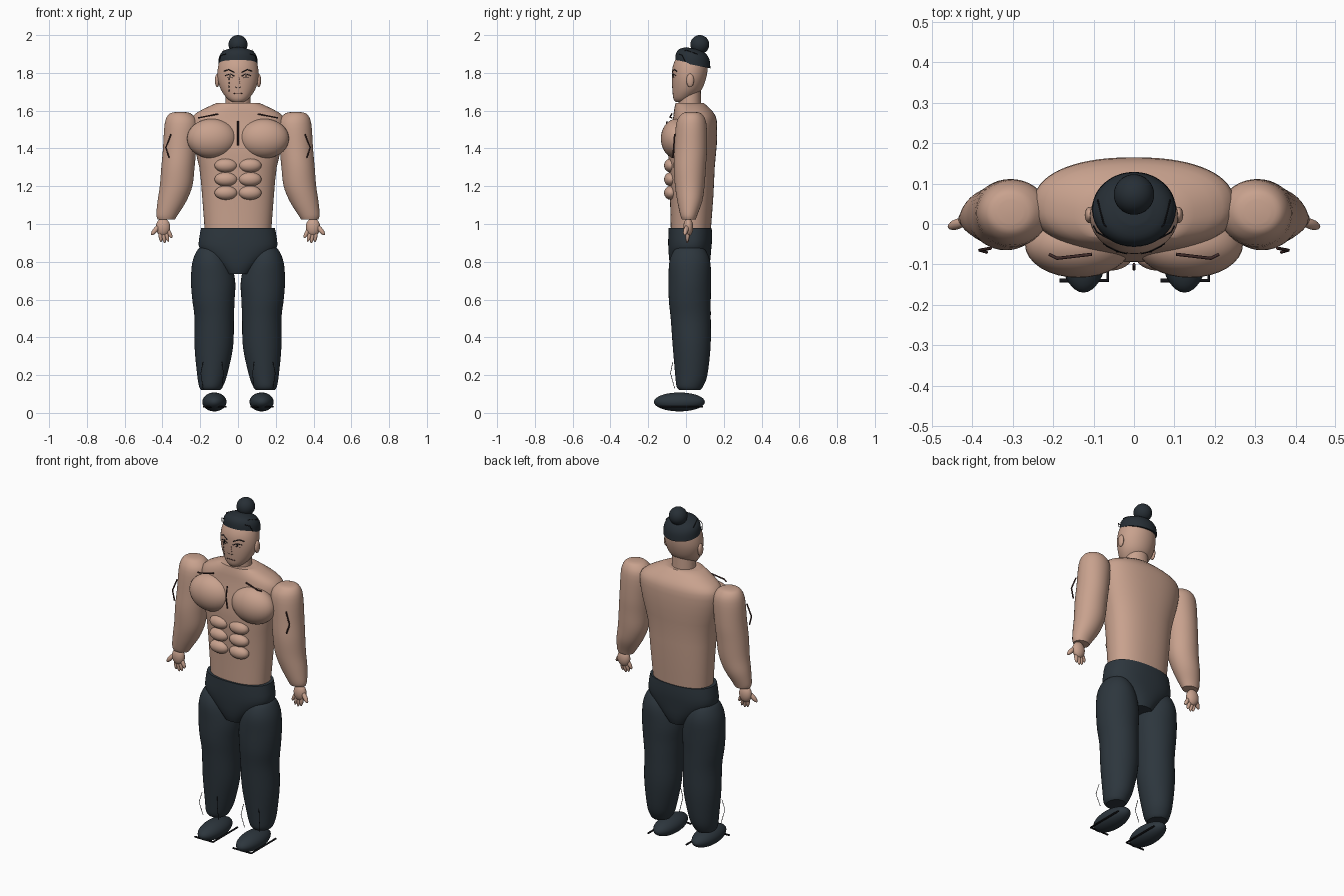
import bpy, bmesh
from math import cos, sin, pi, radians
from mathutils import Vector
from mathutils.bvhtree import BVHTree

cube = bpy.data.objects.get("Cube")
if cube:
    bpy.data.objects.remove(cube, do_unlink=True)


def material(name, rgb):
    m = bpy.data.materials.new(name)
    m.use_nodes = True
    m.diffuse_color = (*rgb, 1)
    m.node_tree.nodes["Principled BSDF"].inputs["Base Color"].default_value = (*rgb, 1)
    return m


SKIN = material("skin", (0.58, 0.36, 0.27))
CLOTH = material("dark_cloth", (0.026, 0.037, 0.047))
HAIR = material("dark_hair", (0.02, 0.028, 0.036))
CREASE = material("brown_crease", (0.06, 0.028, 0.026))
INK = material("black_ink", (0.008, 0.008, 0.01))
SIDES = (("left", 1), ("right", -1))


def finish(bm, name, mat, angle=40):
    bmesh.ops.recalc_face_normals(bm, faces=bm.faces)
    me = bpy.data.meshes.new(name)
    bm.to_mesh(me)
    bm.free()
    ob = bpy.data.objects.new(name, me)
    bpy.context.collection.objects.link(ob)
    me.materials.append(mat)
    bpy.ops.object.select_all(action="DESELECT")
    ob.select_set(True)
    bpy.context.view_layer.objects.active = ob
    bpy.ops.object.shade_smooth_by_angle(angle=radians(angle))
    return ob


def refine(rows, steps=4):
    """Catmull-Rom interpolation between cross-sections."""
    rows = [Vector(r) for r in rows]
    out = []
    for i in range(len(rows) - 1):
        a, b, c, d = (rows[max(0, min(len(rows) - 1, i + k))] for k in (-1, 0, 1, 2))
        for s in range(steps):
            t = s / steps
            out.append(0.5 * (2 * b + (c - a) * t + (2 * a - 5 * b + 4 * c - d) * t * t
                              + (3 * b - a - 3 * c + d) * t ** 3))
    return out + [rows[-1]]


def loft(name, rows, mat, side=1, power=2.0, steps=4, shear=0.0, n=40):
    """Rows hold height, centre x, centre y, half width, half depth."""
    bm = bmesh.new()
    rings = []
    for z, cx, cy, rx, ry in refine(rows, steps):
        ring = []
        for k in range(n):
            c, s = cos(2 * pi * k / n), sin(2 * pi * k / n)
            dx = rx * abs(c) ** (2 / power) * (1 if c > 0 else -1)
            dy = ry * abs(s) ** (2 / power) * (1 if s > 0 else -1)
            ring.append(bm.verts.new((side * (cx + dx), cy + dy, z - shear * dy)))
        rings.append(ring)
    for a, b in zip(rings, rings[1:]):
        for k in range(n):
            bm.faces.new((a[k], a[(k + 1) % n], b[(k + 1) % n], b[k]))
    bm.faces.new(rings[0])
    bm.faces.new(rings[-1])
    return finish(bm, name, mat)


def ball(name, centre, radii, mat):
    bm = bmesh.new()
    bmesh.ops.create_uvsphere(bm, u_segments=32, v_segments=18, radius=1)
    bmesh.ops.scale(bm, vec=radii, verts=bm.verts)
    bmesh.ops.translate(bm, vec=centre, verts=bm.verts)
    return finish(bm, name, mat, 60)


def finger(name, a, b, r, mat):
    """Tapered ellipsoid between two points."""
    a, b = Vector(a), Vector(b)
    bm = bmesh.new()
    bmesh.ops.create_uvsphere(bm, u_segments=14, v_segments=10, radius=1)
    bmesh.ops.scale(bm, vec=(r, r, (b - a).length / 2), verts=bm.verts)
    bmesh.ops.rotate(bm, matrix=(b - a).to_track_quat("Z", "Y").to_matrix(), verts=bm.verts)
    bmesh.ops.translate(bm, vec=(a + b) / 2, verts=bm.verts)
    return finish(bm, name, mat, 60)


def line(name, pts, r, mat):
    cu = bpy.data.curves.new(name, "CURVE")
    cu.dimensions = "3D"
    cu.bevel_depth = r
    cu.bevel_resolution = 1
    cu.use_fill_caps = True
    sp = cu.splines.new("POLY")
    sp.points.add(len(pts) - 1)
    for p, q in zip(sp.points, pts):
        p.co = (*q, 1)
    cu.materials.append(mat)
    ob = bpy.data.objects.new(name, cu)
    bpy.context.collection.objects.link(ob)
    bpy.ops.object.select_all(action="DESELECT")
    ob.select_set(True)
    bpy.context.view_layer.objects.active = ob
    bpy.ops.object.convert(target="MESH")


# Torso, neck and waist
loft("torso", [(0.95, 0, .025, .175, .105), (1.15, 0, .03, .19, .115), (1.3, 0, .03, .205, .122),
               (1.42, 0, .035, .235, .128), (1.52, 0, .045, .25, .12), (1.57, 0, .045, .24, .112),
               (1.605, 0, .035, .19, .098), (1.64, 0, .02, .115, .075)], SKIN, power=2.3, steps=2, n=64)
loft("neck", [(1.6, 0, .02, .068, .06), (1.72, 0, .02, .064, .058)], SKIN)
loft("trouser_waist", [(.735, 0, .02, .07, .09), (.78, 0, .02, .11, .105), (.86, 0, .02, .2, .113),
                       (.92, 0, .022, .206, .116), (.978, 0, .022, .195, .114)],
     CLOTH, power=2.3, steps=2, n=64)

# Limbs and muscles
ARM = [(1.592, .305, .03, .03, .03), (1.58, .305, .03, .062, .056), (1.53, .3, .028, .088, .08),
       (1.4, .309, .025, .088, .086), (1.3, .318, .02, .088, .085), (1.2, .328, .02, .086, .078),
       (1.12, .35, .02, .076, .066), (1.05, .375, .015, .057, .046), (1.025, .38, .015, .046, .037)]
LEG = [(.885, .15, .02, .03, .04), (.865, .148, .02, .065, .08), (.8, .141, .02, .1, .108),
       (.7, .132, .02, .117, .112), (.6, .13, .02, .112, .111), (.5, .126, .025, .104, .106),
       (.35, .128, .03, .102, .1), (.2, .137, .028, .079, .085), (.14, .143, .02, .063, .07),
       (.12, .144, .02, .05, .055)]
for label, s in SIDES:
    loft(label + "_arm", ARM, SKIN, s)
    loft(label + "_trouser_leg", LEG, CLOTH, s)
    ball(label + "_chest_muscle", (s * .138, -.05, 1.452), (.132, .083, .105), SKIN)
    for i, z in enumerate((1.31, 1.237, 1.165)):
        ball(f"{label}_belly_muscle_{i + 1}", (s * .064, -.08, z), (.06, .036, .037), SKIN)
    ball(label + "_shoe", (s * .125, -.035, .058), (.064, .135, .05), CLOTH)
    ball(label + "_ear", (s * .11, .022, 1.76), (.012, .02, .036), SKIN)
    # Hand
    ball(label + "_palm", (s * .397, .012, .983), (.038, .026, .048), SKIN)
    for i, (x, z) in enumerate(((.35, .925), (.368, .905), (.387, .898), (.407, .905))):
        finger(f"{label}_finger_{i + 1}", (s * (.378 + i * .012), .01, .98), (s * x, .006, z), .011, SKIN)
    finger(label + "_thumb", (s * .415, .008, .995), (s * .459, -.008, .942), .013, SKIN)
    # Drawn muscle and cloth creases
    line(label + "_arm_crease", [(s * .355, -.06, 1.475), (s * .382, -.065, 1.405), (s * .365, -.07, 1.35)],
         .004, CREASE)
    line(label + "_collar_crease", [(s * .21, -.075, 1.562), (s * .19, -.085, 1.566), (s * .105, -.075, 1.583)],
         .004, CREASE)
    for i, x in enumerate((.185, .085)):
        d = .012 if i == 0 else -.008
        line(f"{label}_trouser_crease_{i + 1}", [(s * x, -.07, .27), (s * (x + d), -.082, .21),
                                                 (s * x, -.06, .13)], .0015, INK)
    # Sole trim is the same way round on both shoes
    c = s * .125
    line(label + "_sole_trim", [(c - .06, -.14, .033), (c + .06, -.14, .033), (c + .06, .09, .033)], .005, INK)
line("breastbone_crease", [(0, -.1, 1.545), (0, -.112, 1.48), (0, -.1, 1.415)], .004, CREASE)

# Head
head = loft("head", [(1.645, 0, -.025, .03, .03), (1.665, 0, -.015, .058, .052), (1.71, 0, .005, .09, .077),
                     (1.77, 0, .016, .108, .09), (1.83, 0, .022, .106, .093), (1.88, 0, .03, .09, .08),
                     (1.9, 0, .035, .06, .06)], SKIN)
loft("hair_cap", [(1.843, 0, .036, .104, .093), (1.885, 0, .036, .1, .089), (1.912, 0, .037, .08, .072),
                  (1.928, 0, .04, .04, .04)], HAIR, shear=.2)
ball("hair_bun", (0, .073, 1.95), (.05, .05, .05), HAIR)

# Face drawing laid on the head surface
tree = BVHTree.FromPolygons([v.co for v in head.data.vertices], [p.vertices for p in head.data.polygons])


def face_line(name, pts, r=.0025, mat=INK):
    hits = [tree.ray_cast(Vector((x, -1, z)), Vector((0, 1, 0)))[0] for x, z in pts]
    line(name, [h for h in hits if h], r, mat)


for label, s in SIDES:
    face_line(label + "_brow", [(s * .02, 1.803), (s * .05, 1.818), (s * .075, 1.808)], .003)
    face_line(label + "_eyelid", [(s * .018, 1.782), (s * .04, 1.794), (s * .068, 1.786)])
    face_line(label + "_iris", [(s * .042, 1.79), (s * .042, 1.778)], .004)
    face_line(label + "_lower_lid", [(s * .03, 1.774), (s * .058, 1.775)], .0015)
    face_line(label + "_nostril", [(s * .006, 1.722), (s * .016, 1.727)], .0015)
    # Loose hair strands
    line(label + "_hair_strand", [(s * .05, -.03, 1.9), (s * .075, .0, 1.921), (s * .09, .06, 1.9)], .002, INK)
    line(label + "_temple_strand", [(s * .065, -.035, 1.9), (s * .092, -.02, 1.892), (s * .1, -.005, 1.86)],
         .002, INK)
for i in range(4):
    z = 1.772 - i * .02
    face_line(f"cheek_mark_{i + 1}", [(-.048, z), (-.047, z - .01)], .002)
face_line("nose_bridge", [(.006, 1.775), (.01, 1.74)], .001, CREASE)
face_line("mouth", [(-.026, 1.69), (0, 1.693), (.026, 1.69)], .002, CREASE)
